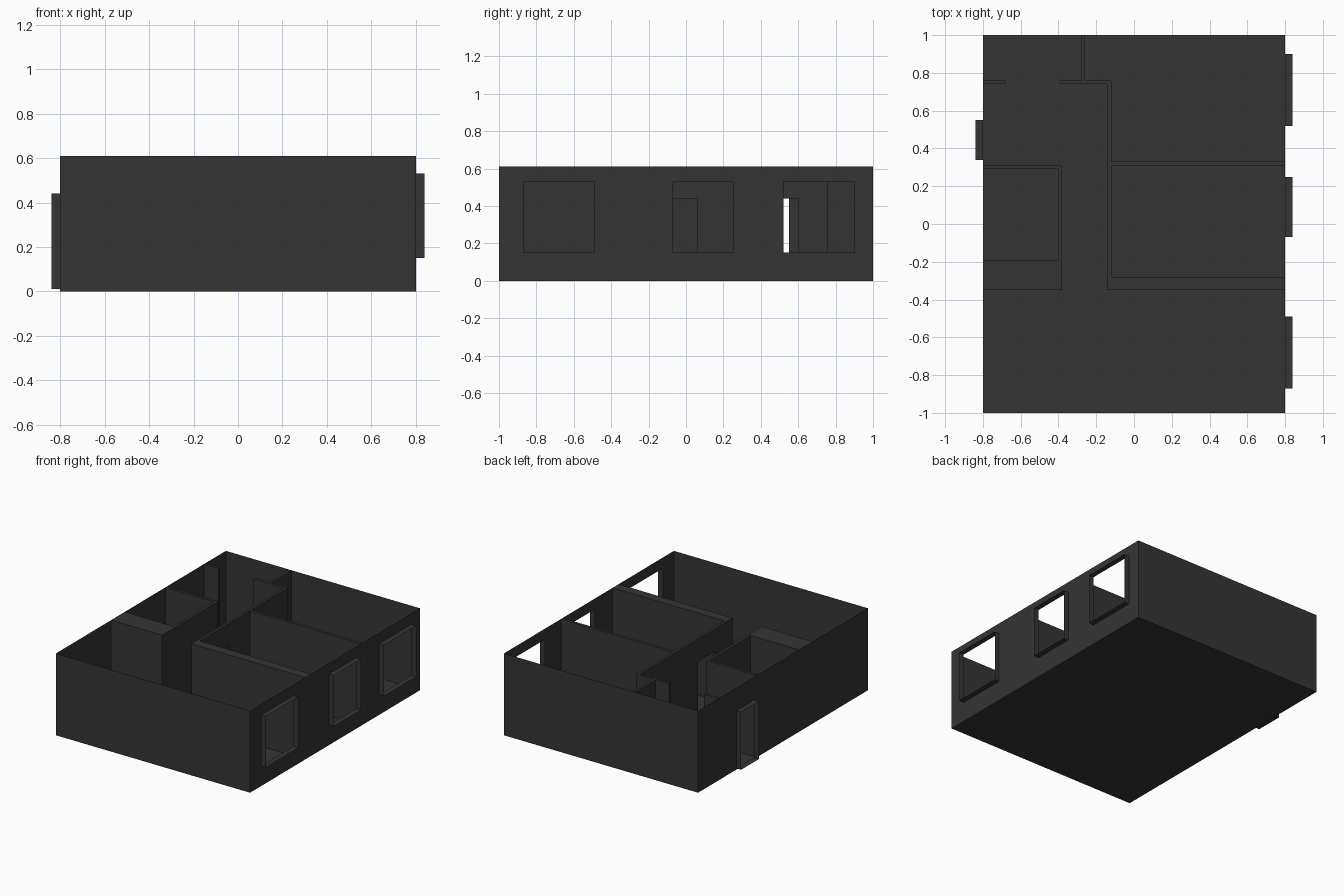
import bpy
import bmesh

if "Cube" in bpy.data.objects:
    bpy.data.objects.remove(bpy.data.objects["Cube"])

H = 0.61
X, Y = 0.8, 1.0
OUT = 0.04   # how far the window and door surrounds stick out

dark = bpy.data.materials.new("dark_grey")
dark.diffuse_color = (0.035, 0.035, 0.035, 1)
dark.use_nodes = True
dark.node_tree.nodes["Principled BSDF"].inputs["Base Color"].default_value = dark.diffuse_color


def finish(name, bm):
    bmesh.ops.remove_doubles(bm, verts=bm.verts, dist=1e-5)
    mesh = bpy.data.meshes.new(name)
    bm.to_mesh(mesh)
    bm.free()
    mesh.materials.append(dark)
    bpy.context.collection.objects.link(bpy.data.objects.new(name, mesh))


def face(bm, pts):
    bm.faces.new([bm.verts.new(p) for p in pts])


def panel(bm, a, b, holes=()):
    """Thin upright wall from a to b; holes are (y0, y1, z0, z1)."""
    if not holes:
        face(bm, [(*a, 0), (*b, 0), (*b, H), (*a, H)])
        return
    x, up = a[0], b[1] > a[1]
    ys = sorted({a[1], b[1], *[v for h in holes for v in h[:2]]})
    zs = sorted({0, H, *[v for h in holes for v in h[2:]]})
    for y0, y1 in zip(ys, ys[1:]):
        for z0, z1 in zip(zs, zs[1:]):
            cy, cz = (y0 + y1) / 2, (z0 + z1) / 2
            if any(h[0] < cy < h[1] and h[2] < cz < h[3] for h in holes):
                continue
            pts = [(x, y0, z0), (x, y1, z0), (x, y1, z1), (x, y0, z1)]
            face(bm, pts if up else pts[::-1])


def surround(bm, x0, x1, hole, sill=True):
    """Thin open tube lining an opening from x0 to x1."""
    y0, y1, z0, z1 = hole
    loop = [(y0, z0), (y0, z1), (y1, z1), (y1, z0)]
    for i in range(4 if sill else 3):
        p, q = loop[i], loop[(i + 1) % 4]
        face(bm, [(x0, *p), (x1, *p), (x1, *q), (x0, *q)])


def partition(name, outline, doors=(), door_xs=()):
    """Hollow thick wall: upright sides plus top cap, open to the outer shell."""
    bm = bmesh.new()
    for a, b in zip(outline, outline[1:] + outline[:1]):
        on_shell = (abs(a[0]) == X and a[0] == b[0]) or (abs(a[1]) == Y and a[1] == b[1])
        if not on_shell:
            has_doors = a[0] == b[0] and a[0] in door_xs and abs(a[1] - b[1]) > 0.3
            lo, hi = sorted((a[1], b[1]))
            panel(bm, a, b, [d for d in doors if lo < d[0] and d[1] < hi] if has_doors else ())
    for d in doors:
        surround(bm, *door_xs, d, sill=False)
    face(bm, [(*p, H) for p in outline])
    finish(name, bm)


windows = [(-0.87, -0.49, 0.15, 0.53), (-0.07, 0.25, 0.15, 0.53), (0.52, 0.9, 0.15, 0.53)]
front_door = (0.34, 0.55, 0.01, 0.44)

# Outer walls and floor
bm = bmesh.new()
face(bm, [(-X, -Y, 0), (-X, Y, 0), (X, Y, 0), (X, -Y, 0)])
panel(bm, (-X, -Y), (X, -Y))
panel(bm, (X, -Y), (X, Y), windows)
panel(bm, (X, Y), (-X, Y))
panel(bm, (-X, Y), (-X, -Y), [front_door])
finish("outer_shell", bm)

# Window and entrance surrounds
for i, w in enumerate(windows):
    bm = bmesh.new()
    surround(bm, X, X + OUT, w)
    finish(f"window_surround_{i + 1}", bm)
bm = bmesh.new()
surround(bm, -X - OUT, -X, front_door)
finish("entrance_surround", bm)

# Hall wall with the two room dividers and two doorways
partition("room_walls", [
    (-0.28, 1.0), (-0.28, 0.76), (-0.39, 0.76), (-0.39, 0.74), (-0.14, 0.74), (-0.14, -0.35),
    (0.8, -0.35), (0.8, -0.28), (-0.12, -0.28), (-0.12, 0.31), (0.8, 0.31), (0.8, 0.33),
    (-0.12, 0.33), (-0.12, 0.76), (-0.26, 0.76), (-0.26, 1.0)],
    doors=[(-0.15, 0.06, 0, 0.44), (0.4, 0.6, 0, 0.44)], door_xs=(-0.14, -0.12))

# Small enclosed room with a thick front wall
partition("small_room_walls", [
    (-0.8, 0.31), (-0.38, 0.31), (-0.38, -0.35), (-0.8, -0.35),
    (-0.8, -0.19), (-0.4, -0.19), (-0.4, 0.29), (-0.8, 0.29)])

# Short wall stub by the storage opening
partition("wall_stub", [(-0.8, 0.74), (-0.68, 0.74), (-0.68, 0.76), (-0.8, 0.76)])
